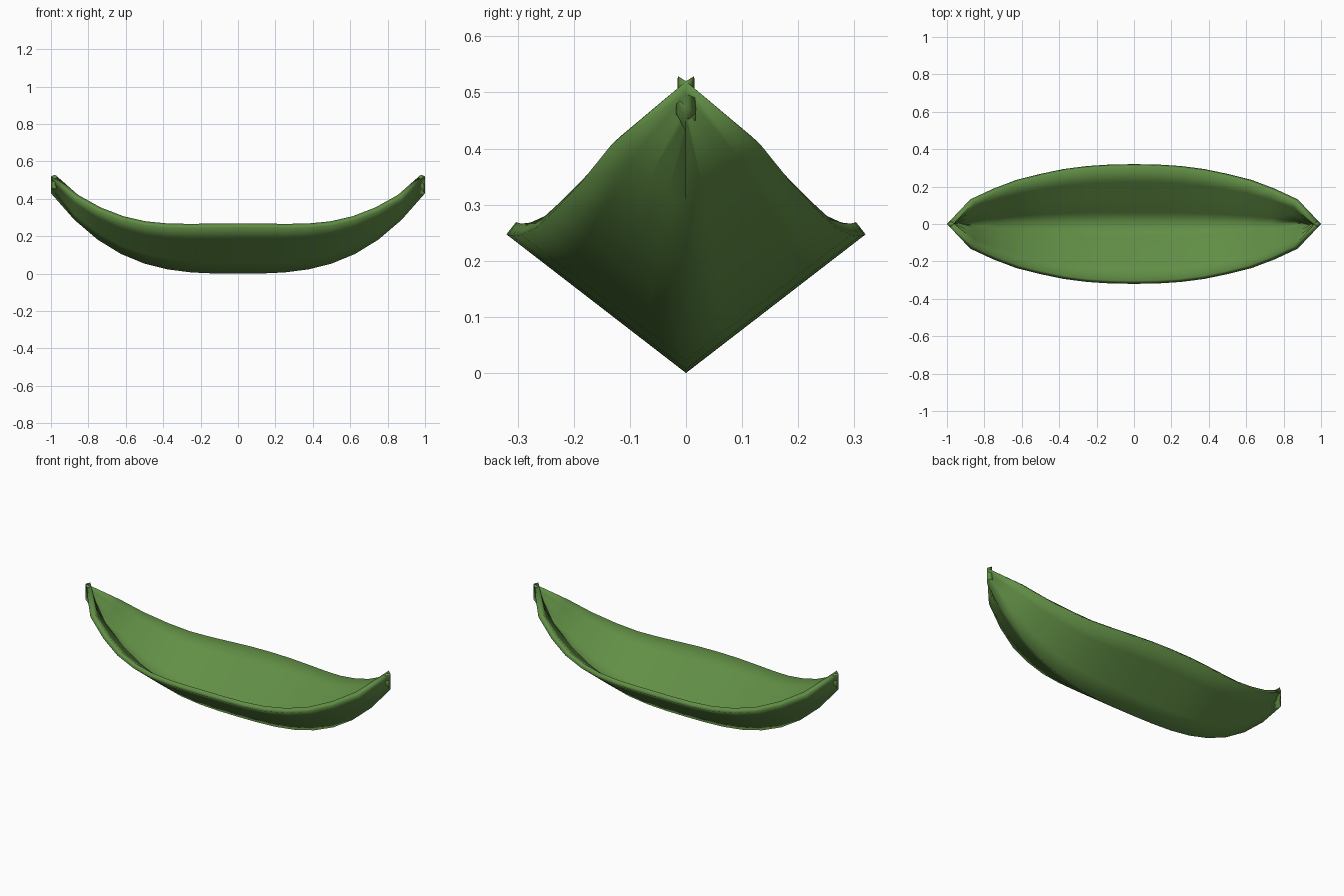
import bpy
import bmesh

if "Cube" in bpy.data.objects:
    bpy.data.objects.remove(bpy.data.objects["Cube"])

# Half-hull stations from the middle to the tip, 0.125 apart
WIDTH = [0.32, 0.318, 0.31, 0.294, 0.268, 0.237, 0.19, 0.132, 0.0]
SHEER = [0.247, 0.246, 0.244, 0.246, 0.258, 0.287, 0.336, 0.408, 0.52]
ROWS = 4  # strips per side of the V section

# Hull skin: V-shaped ribs, each running rim - keel - rim
bm = bmesh.new()
ribs = []
for s in range(-8, 9):
    x, w, top = s / 8, WIDTH[abs(s)], SHEER[abs(s)]
    keel = 0.43 * abs(x) ** 3
    rib = []
    for r in range(-ROWS, ROWS + 1):
        t = r / ROWS
        rib.append(bm.verts.new((x, w * t, keel + (top - keel) * abs(t))))
    ribs.append(rib)
for a, b in zip(ribs, ribs[1:]):
    for j in range(2 * ROWS):
        f = bm.faces.new((a[j], a[j + 1], b[j + 1], b[j]))
        f.smooth = True

# Make the outside face down and outward
bm.normal_update()
if sum(f.normal.z for f in bm.faces) > 0:
    bmesh.ops.reverse_faces(bm, faces=bm.faces[:])

mesh = bpy.data.meshes.new("leaf_hull")
bm.to_mesh(mesh)
bm.free()
hull = bpy.data.objects.new("leaf_hull", mesh)
bpy.context.collection.objects.link(hull)

# Wall thickness grows inward, crossing over at the pinched tips
solid = hull.modifiers.new("wall", 'SOLIDIFY')
solid.thickness = 0.028
solid.offset = -1

# Leaf green
green = bpy.data.materials.new("leaf_green")
green.diffuse_color = (0.12, 0.27, 0.06, 1)
green.use_nodes = True
green.node_tree.nodes["Principled BSDF"].inputs["Base Color"].default_value = green.diffuse_color
mesh.materials.append(green)
